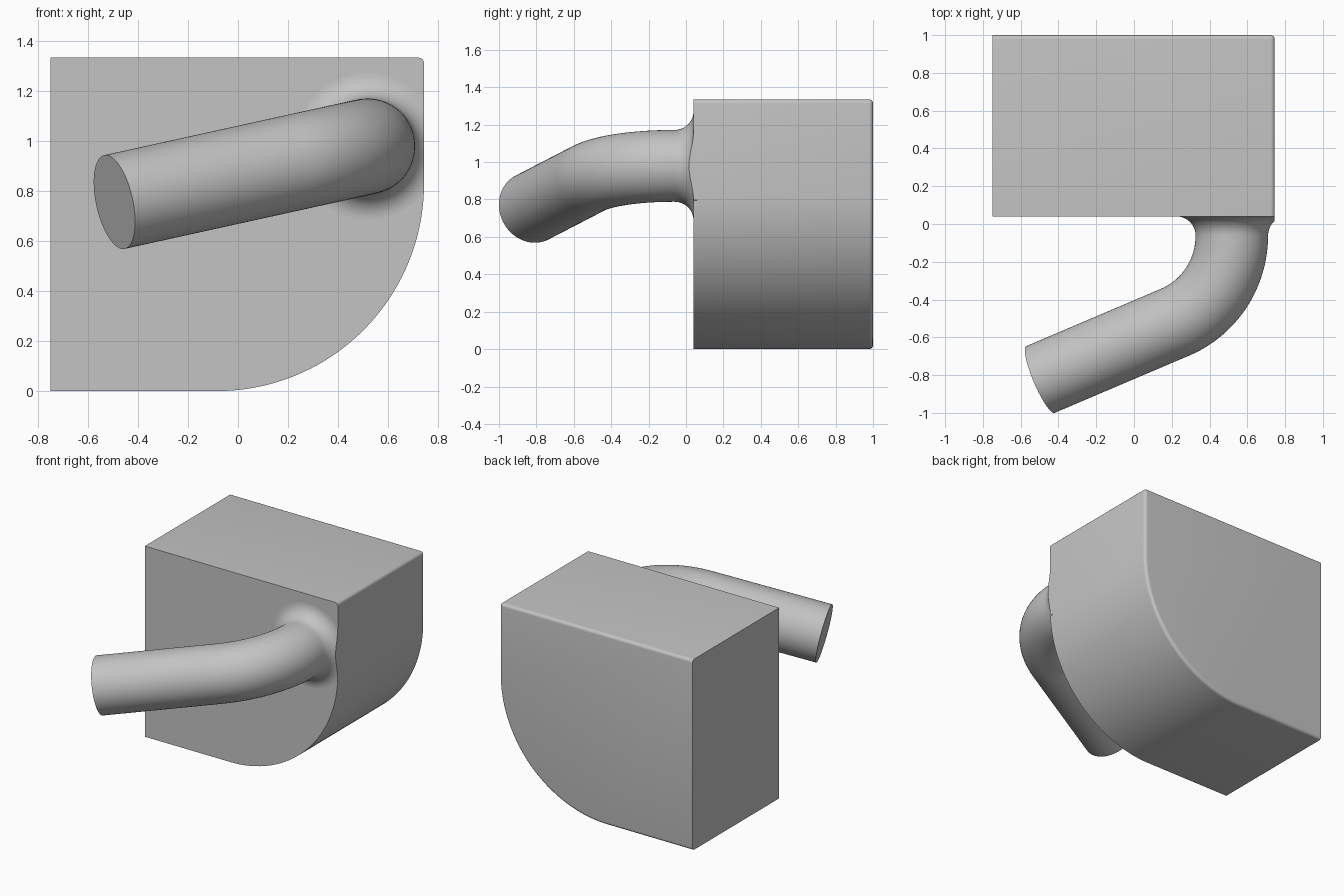
import bpy, bmesh
from math import sin, cos, pi, tan, radians
from mathutils import Vector, Quaternion

cube = bpy.data.objects.get("Cube")
if cube:
    bpy.data.objects.remove(cube, do_unlink=True)

grey = bpy.data.materials.new("plain_grey")
grey.use_nodes = True
colour = (0.55, 0.55, 0.55, 1)
grey.diffuse_color = colour
grey.node_tree.nodes["Principled BSDF"].inputs["Base Color"].default_value = colour

LEFT, RIGHT, TOP = -0.75, 0.745, 1.335
FRONT, BACK = 0.04, 1.0


def finish(bm, name):
    bmesh.ops.recalc_face_normals(bm, faces=bm.faces)
    mesh = bpy.data.meshes.new(name)
    bm.to_mesh(mesh)
    bm.free()
    mesh.materials.append(grey)
    obj = bpy.data.objects.new(name, mesh)
    bpy.context.collection.objects.link(obj)
    bpy.ops.object.select_all(action="DESELECT")
    obj.select_set(True)
    bpy.context.view_layer.objects.active = obj
    bpy.ops.object.shade_smooth_by_angle(angle=radians(30))


# Block: rectangle with one large round corner, extruded backwards
r = 0.83
profile = [(LEFT, 0), (LEFT, TOP), (RIGHT, TOP)]
profile += [(RIGHT - r + r * cos(a), r - r * sin(a))
            for a in (i / 40 * pi / 2 for i in range(41))]
bm = bmesh.new()
face = bm.faces.new([bm.verts.new((x, FRONT, z)) for x, z in profile])
moved = bmesh.ops.extrude_face_region(bm, geom=[face], use_keep_orig=True)
bmesh.ops.translate(bm, vec=(0, BACK - FRONT, 0),
                    verts=[v for v in moved["geom"] if isinstance(v, bmesh.types.BMVert)])


def rounded(edge):
    pts = [v.co for v in edge.verts]
    at_left = all(p.x < LEFT + 0.001 for p in pts)
    at_back = all(p.y > BACK - 0.001 for p in pts)
    top_right = all(p.x > RIGHT - 0.001 and p.z > TOP - 0.001 for p in pts)
    return top_right or (at_back and not at_left)


bmesh.ops.bevel(bm, geom=[e for e in bm.edges if rounded(e)], offset=0.022,
                segments=5, profile=0.5, affect="EDGES")
finish(bm, "block")

# Pipe: flared root, bend and straight run, swept as rings
RADIUS, FILLET, SIDES = 0.192, 0.1, 64
corner = Vector((0.518, -0.392, 0.98))
end = Vector((-0.495, -0.823, 0.757))
start_dir = Vector((0, -1, 0))
end_dir = (end - corner).normalized()
bend = start_dir.angle(end_dir)
normal = start_dir.cross(end_dir).normalized()
bend_start = Vector((corner.x, FRONT - FILLET, corner.z))
bend_radius = (bend_start - corner).length / tan(bend / 2)
pivot = bend_start + normal.cross(start_dir) * bend_radius

rings = [(Vector((corner.x, FRONT + 0.02, corner.z)), start_dir, RADIUS + FILLET)]
for i in range(13):
    a = i / 12 * pi / 2
    y = bend_start.y + FILLET * cos(a)
    rings.append((Vector((corner.x, y, corner.z)), start_dir,
                  RADIUS + FILLET * (1 - sin(a))))
for i in range(1, 25):
    q = Quaternion(normal, bend * i / 24)
    rings.append((pivot + q @ (bend_start - pivot), q @ start_dir, RADIUS))
rings.append((end, end_dir, RADIUS))

bm = bmesh.new()
loops = []
for centre, tangent, rad in rings:
    side = tangent.cross(normal)
    loops.append([bm.verts.new(centre + rad * (normal * cos(a) + side * sin(a)))
                  for a in (2 * pi * k / SIDES for k in range(SIDES))])
for a, b in zip(loops, loops[1:]):
    for k in range(SIDES):
        n = (k + 1) % SIDES
        bm.faces.new((a[k], a[n], b[n], b[k]))
bm.faces.new(loops[0])
bm.faces.new(loops[-1])

# Trim the flare flush with the side of the block
cut = bmesh.ops.bisect_plane(bm, geom=bm.verts[:] + bm.edges[:] + bm.faces[:],
                             plane_co=(RIGHT, 0, 0), plane_no=(1, 0, 0), clear_outer=True)
bmesh.ops.holes_fill(bm, edges=[e for e in bm.edges if e.is_boundary], sides=0)
finish(bm, "bent_pipe")
